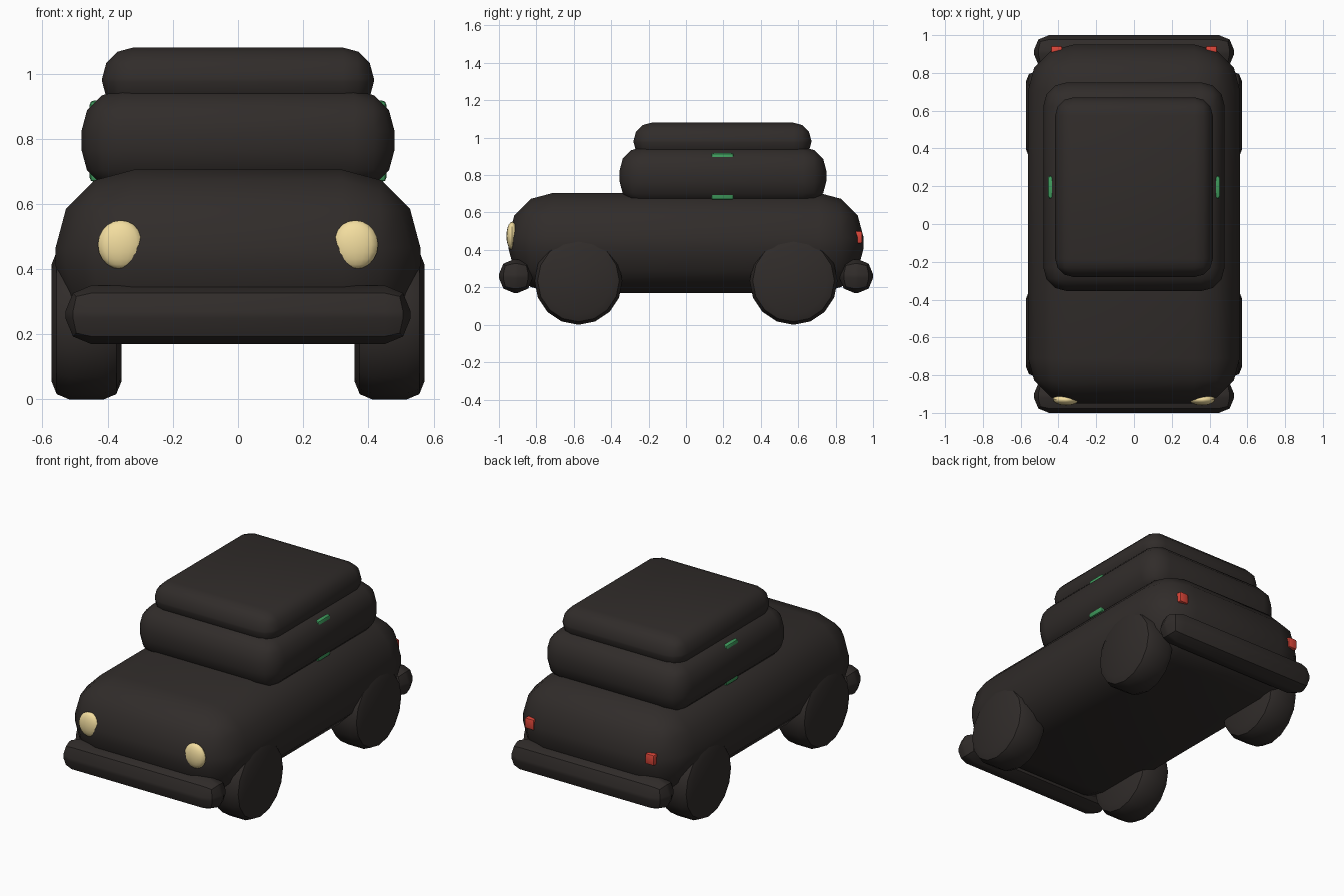
import bpy
from math import radians

if "Cube" in bpy.data.objects:
    bpy.data.objects.remove(bpy.data.objects["Cube"])


def material(name, rgb):
    m = bpy.data.materials.new(name)
    m.diffuse_color = (*rgb, 1)
    m.use_nodes = True
    m.node_tree.nodes["Principled BSDF"].inputs["Base Color"].default_value = m.diffuse_color
    return m


DARK = material("dark_paint", (0.03, 0.025, 0.023))
CREAM = material("lamp_cream", (0.9, 0.73, 0.35))
RED = material("lamp_red", (0.7, 0.06, 0.04))
GREEN = material("trim_green", (0.05, 0.33, 0.11))


def finish(name, mat, bevel=0, segments=2):
    """Name, bevel, colour and smooth the active object."""
    ob = bpy.context.object
    ob.name = name
    bpy.ops.object.transform_apply(location=False, rotation=True, scale=True)
    ob.data.materials.append(mat)
    if bevel:
        b = ob.modifiers.new("Bevel", 'BEVEL')
        b.width = bevel
        b.segments = segments
        b.limit_method = 'ANGLE'
        b.angle_limit = radians(40)
        bpy.ops.object.modifier_apply(modifier=b.name)
    bpy.ops.object.shade_smooth_by_angle(angle=radians(35))
    return ob


def box(name, lo, hi, mat, bevel=0, segments=2):
    """Rounded box between two corners."""
    centre = [(a + b) / 2 for a, b in zip(lo, hi)]
    bpy.ops.mesh.primitive_cube_add(size=1, location=centre)
    bpy.context.object.scale = [b - a for a, b in zip(lo, hi)]
    return finish(name, mat, bevel, segments)


# Body, cabin and roof: three stacked pillow-like boxes
box("body", (-0.56, -0.95, 0.17), (0.56, 0.95, 0.705), DARK, 0.24, 3)
box("cabin", (-0.48, -0.355, 0.64), (0.48, 0.75, 0.95), DARK, 0.125, 3)
box("roof", (-0.417, -0.28, 0.88), (0.417, 0.67, 1.08), DARK, 0.095, 3)

# Bumpers
box("front_bumper", (-0.53, -1.0, 0.17), (0.53, -0.82, 0.35), DARK, 0.08)
box("rear_bumper", (-0.53, 0.82, 0.17), (0.53, 1.0, 0.35), DARK, 0.08)

for side, s in (("right", 1), ("left", -1)):
    # Wheels
    for end, y in (("front", -0.575), ("rear", 0.575)):
        bpy.ops.mesh.primitive_cylinder_add(
            vertices=16, radius=0.235, depth=0.215,
            location=(s * 0.465, y, 0.235), rotation=(0, radians(90), 0))
        finish(f"{end}_wheel_{side}", DARK, 0.055)

    # Headlights: flattened spheres sunk into the nose
    bpy.ops.mesh.primitive_uv_sphere_add(
        segments=16, ring_count=10, radius=1, location=(s * 0.36, -0.93, 0.475))
    bpy.context.object.scale = (0.07, 0.03, 0.075)
    finish(f"headlight_{side}", CREAM)

    # Tail lights
    xs = sorted((s * 0.38, s * 0.44))
    box(f"tail_light_{side}", (xs[0], 0.89, 0.435), (xs[1], 0.942, 0.5), RED, 0.008)

    # Door trim: slab that only shows at the rounded cabin edges
    xs = sorted((s * 0.40, s * 0.455))
    box(f"door_trim_{side}", (xs[0], 0.135, 0.668), (xs[1], 0.255, 0.917), GREEN, 0.012)
